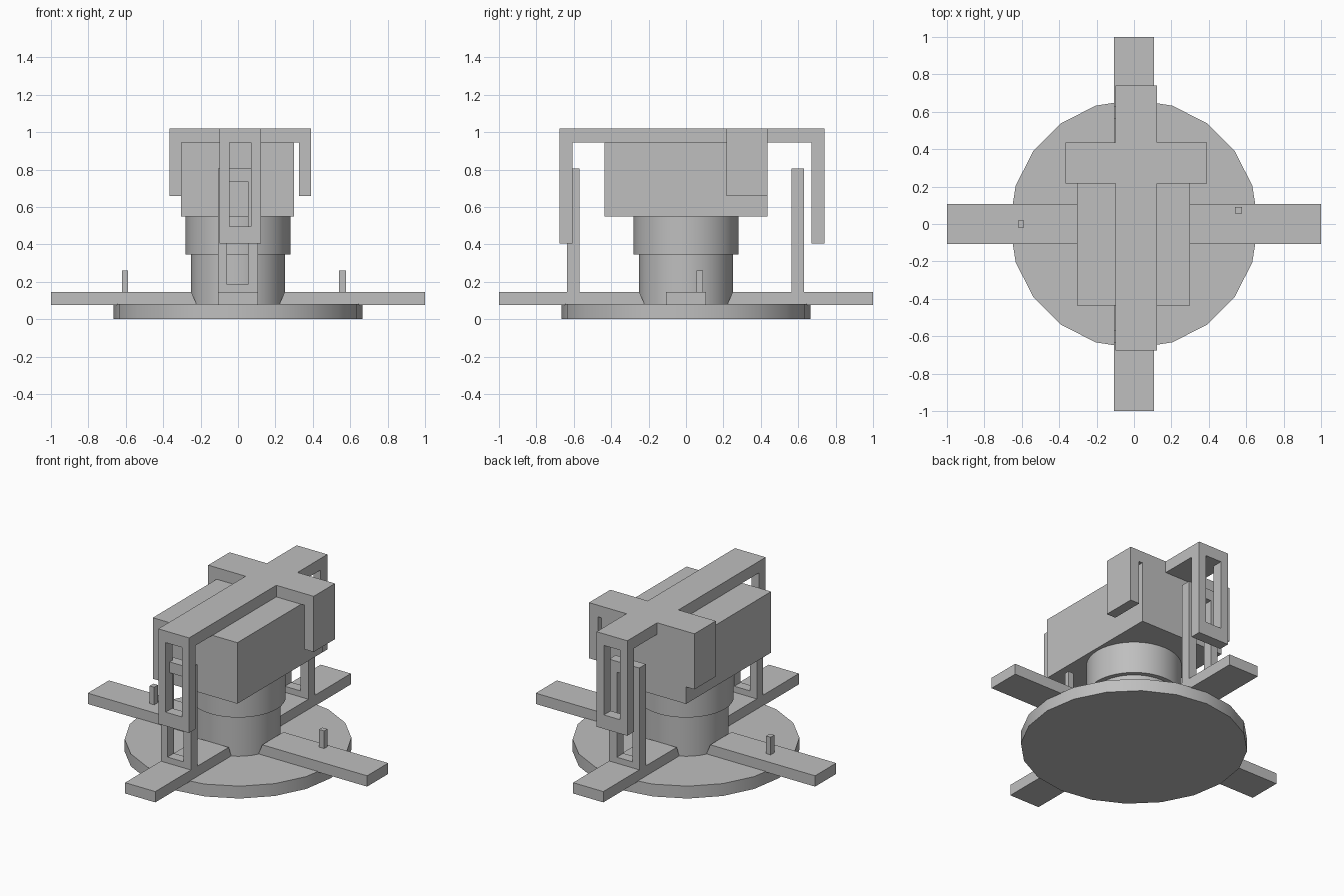
import bpy, bmesh, math
from mathutils import Matrix, Vector

if "Cube" in bpy.data.objects:
    bpy.data.objects.remove(bpy.data.objects["Cube"], do_unlink=True)

grey = bpy.data.materials.new("plain grey")
grey.use_nodes = True
COLOUR = (0.52, 0.52, 0.52, 1)
grey.diffuse_color = COLOUR
grey.node_tree.nodes["Principled BSDF"].inputs["Base Color"].default_value = COLOUR


def finish(bm, name):
    bmesh.ops.recalc_face_normals(bm, faces=bm.faces)
    mesh = bpy.data.meshes.new(name)
    bm.to_mesh(mesh)
    bm.free()
    mesh.materials.append(grey)
    obj = bpy.data.objects.new(name, mesh)
    bpy.context.collection.objects.link(obj)
    return obj


def box(name, x, y, z):
    bm = bmesh.new()
    bmesh.ops.create_cube(bm, size=1)
    for v in bm.verts:
        v.co = Vector([r[0] if c < 0 else r[1] for c, r in zip(v.co, (x, y, z))])
    return finish(bm, name)


def disc(name, radius, z0, z1, sides):
    bm = bmesh.new()
    bmesh.ops.create_cone(bm, cap_ends=True, segments=sides, radius1=radius, radius2=radius,
                          depth=z1 - z0, matrix=Matrix.Translation((0, 0, (z0 + z1) / 2)))
    obj = finish(bm, name)
    bpy.ops.object.select_all(action='DESELECT')
    obj.select_set(True)
    bpy.context.view_layer.objects.active = obj
    bpy.ops.object.shade_smooth_by_angle(angle=math.radians(30))


def frame(name, x, y, z, wx, wz):
    """Upright plate in the xz plane with a rectangular window."""
    def corners(a, b):
        return [(a[0], b[0]), (a[1], b[0]), (a[1], b[1]), (a[0], b[1])]
    bm = bmesh.new()
    outer = [bm.verts.new((p, y[0], q)) for p, q in corners(x, z)]
    inner = [bm.verts.new((p, y[0], q)) for p, q in corners(wx, wz)]
    for i in range(4):
        j = (i + 1) % 4
        bm.faces.new((outer[i], outer[j], inner[j], inner[i]))
    result = bmesh.ops.extrude_face_region(bm, geom=bm.faces[:])
    moved = [g for g in result["geom"] if isinstance(g, bmesh.types.BMVert)]
    bmesh.ops.translate(bm, verts=moved, vec=(0, y[1] - y[0], 0))
    finish(bm, name)


# Round base and stepped column
disc("base_disc", 0.665, 0, 0.08, 20)
disc("column", 0.25, 0.07, 0.35, 40)
disc("collar", 0.28, 0.345, 0.555, 40)

# Four arms with slanted inner ends
for i, name in enumerate(("left_arm", "back_arm", "right_arm", "front_arm")):
    arm = box(name, (0.22, 1), (-0.108, 0.108), (0.076, 0.146))
    for v in arm.data.vertices:
        if v.co.x < 0.5 and v.co.z > 0.1:
            v.co.x = 0.25
    arm.data.transform(Matrix.Rotation(i * math.pi / 2, 4, 'Z'))

# Main block
box("main_block", (-0.305, 0.3), (-0.435, 0.435), (0.55, 0.945))

# Cross on top with solid side hangers
BAR_X, CROSS_Y, TOP_Z = (-0.098, 0.122), (0.217, 0.435), (0.945, 1.02)
box("top_bar", BAR_X, (-0.675, 0.74), TOP_Z)
box("cross_bar", (-0.365, 0.39), CROSS_Y, TOP_Z)
box("right_hanger", (-0.365, -0.303), CROSS_Y, (0.66, 1.02))
box("left_hanger", (0.325, 0.39), CROSS_Y, (0.66, 1.02))

# Windowed hangers and the posts behind them
for side, hanger_y, post_y in (("front", (-0.675, -0.608), (-0.635, -0.57)),
                               ("back", (0.67, 0.74), (0.565, 0.632))):
    frame(side + "_hanger", BAR_X, hanger_y, (0.405, 1.02), (-0.045, 0.07), (0.495, 0.955))
    frame(side + "_post", (-0.108, 0.108), post_y, (0.14, 0.805), (-0.06, 0.053), (0.185, 0.735))

# Small pegs on the side arms
box("right_peg", (-0.62, -0.588), (-0.018, 0.02), (0.14, 0.26))
box("left_peg", (0.54, 0.577), (0.057, 0.09), (0.14, 0.26))
